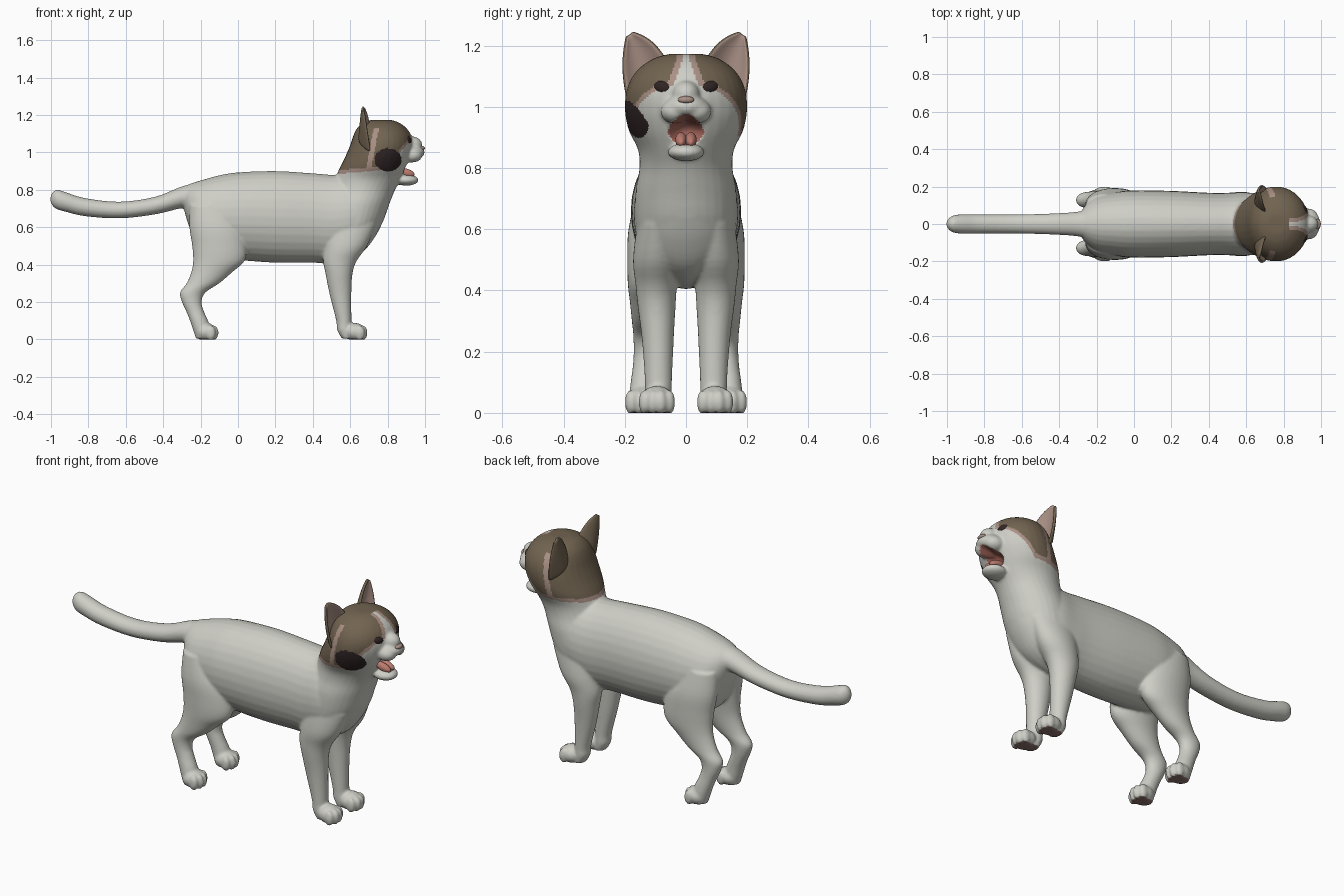
import bpy, bmesh, math
from mathutils import Matrix, Vector

if "Cube" in bpy.data.objects:
    bpy.data.objects.remove(bpy.data.objects["Cube"])


def material(name, rgb):
    m = bpy.data.materials.new(name)
    m.diffuse_color = (*rgb, 1)
    m.use_nodes = True
    m.node_tree.nodes["Principled BSDF"].inputs["Base Color"].default_value = m.diffuse_color
    return m


WHITE = material("white fur", (0.62, 0.62, 0.57))
BROWN = material("brown fur", (0.165, 0.125, 0.08))
PINK = material("pinkish tan", (0.40, 0.28, 0.235))
DARK = material("dark brown", (0.03, 0.018, 0.018))
RED = material("mouth red", (0.40, 0.14, 0.11))
TONGUE = material("tongue pink", (0.50, 0.20, 0.16))
PAD = material("paw pad", (0.25, 0.16, 0.14))


def catmull(a, b, c, d, t):
    return tuple(0.5 * (2 * q + (r - p) * t + (2 * p - 5 * q + 4 * r - s) * t * t
                        + (3 * q - p - 3 * r + s) * t ** 3) for p, q, r, s in zip(a, b, c, d))


def loft(bm, axis, rows, sides=32, steps=4):
    """Elliptical sections (position, low, high, y centre, y half width) along x or z."""
    path = []
    for i in range(len(rows) - 1):
        quad = [rows[max(0, min(len(rows) - 1, i + k))] for k in (-1, 0, 1, 2)]
        path += [catmull(*quad, s / steps) for s in range(steps)]
    path.append(rows[-1])
    rings = []
    for pos, lo, hi, yc, hy in path:
        ring = []
        for k in range(sides):
            a = 2 * math.pi * k / sides
            u = (lo + hi) / 2 + (hi - lo) / 2 * math.cos(a)
            y = yc + hy * math.sin(a)
            ring.append(bm.verts.new((pos, y, u) if axis == "x" else (u, y, pos)))
        rings.append(ring)
    for r, s in zip(rings, rings[1:]):
        for k in range(sides):
            j = (k + 1) % sides
            bm.faces.new((r[k], r[j], s[j], s[k]))
    bm.faces.new(rings[0])
    bm.faces.new(rings[-1][::-1])


def ball(bm, centre, radii, rot=None):
    m = Matrix.Translation(centre) @ (rot or Matrix()) @ Matrix.Diagonal((*radii, 1))
    bmesh.ops.create_uvsphere(bm, u_segments=32, v_segments=20, radius=1, matrix=m)


def finish(bm, name, mats, recalc=True):
    if recalc:
        bmesh.ops.recalc_face_normals(bm, faces=bm.faces[:])
    for f in bm.faces:
        f.smooth = True
    me = bpy.data.meshes.new(name)
    bm.to_mesh(me)
    bm.free()
    for m in mats:
        me.materials.append(m)
    ob = bpy.data.objects.new(name, me)
    bpy.context.collection.objects.link(ob)
    return ob


bm = bmesh.new()
# trunk
loft(bm, "x", [(x, lo, hi, 0, w) for x, lo, hi, w in (
    (-.29, .70, .81, .05), (-.26, .60, .83, .10), (-.2, .48, .85, .15), (-.1, .44, .877, .17),
    (0, .425, .893, .18), (.2, .41, .90, .177), (.4, .41, .888, .167), (.5, .405, .88, .167),
    (.6, .43, .88, .17), (.68, .48, .85, .15), (.74, .56, .80, .11), (.78, .64, .73, .05))])
# tail
loft(bm, "x", [(x, lo, hi, 0, w) for x, lo, hi, w in (
    (-.2, .71, .84, .09), (-.3, .702, .818, .066), (-.445, .668, .762, .056), (-.635, .647, .736, .051),
    (-.82, .659, .756, .051), (-.92, .682, .787, .051), (-.965, .695, .80, .046),
    (-.99, .712, .788, .03), (-1.002, .735, .765, .012))])
# chest, neck and skull
loft(bm, "z", [(z, lo, hi, 0, w) for z, lo, hi, w in (
    (.52, .48, .70, .15), (.62, .46, .77, .165), (.72, .47, .808, .165), (.80, .50, .84, .152),
    (.86, .52, .875, .157), (.92, .545, .905, .186), (.98, .575, .928, .199), (1.04, .60, .937, .197),
    (1.09, .617, .927, .18), (1.13, .637, .90, .148), (1.16, .67, .86, .10), (1.173, .71, .82, .05))])
# muzzle and lower jaw
ball(bm, (.93, 0, 1.04), (.055, .045, .045))
ball(bm, (.92, 0, 1.0), (.078, .075, .042))
ball(bm, (.90, 0, .852), (.066, .06, .03))
for s in (-1, 1):
    ball(bm, (.93, s * .035, .985), (.055, .048, .04))
    # hind leg
    loft(bm, "z", [(z, lo, hi, s * y, w) for z, lo, hi, y, w in (
        (.72, -.26, -.06, .09, .07), (.60, -.26, .02, .108, .08), (.50, -.245, .045, .115, .077),
        (.42, -.24, .035, .12, .07), (.36, -.25, -.03, .123, .06), (.30, -.275, -.10, .126, .051),
        (.25, -.31, -.175, .128, .044), (.20, -.30, -.195, .13, .041), (.15, -.277, -.182, .133, .041),
        (.10, -.257, -.16, .138, .043), (.05, -.24, -.145, .14, .045), (.005, -.225, -.15, .14, .04))])
    # front leg
    loft(bm, "z", [(z, lo, hi, s * y, w) for z, lo, hi, y, w in (
        (.62, .46, .74, .09, .07), (.50, .46, .69, .095, .078), (.42, .455, .635, .097, .068),
        (.35, .468, .612, .096, .062), (.24, .49, .606, .092, .052), (.10, .525, .607, .09, .044),
        (.05, .53, .61, .09, .044), (.005, .555, .61, .09, .038))])
    # paws with toes
    for x, y in ((-.167, .14), (.63, .095)):
        ball(bm, (x - .005, s * y, .04), (.058, .058, .048))
        for k, (dx, dy) in enumerate(((.022, -.041), (.037, -.014), (.037, .014), (.022, .041))):
            ball(bm, (x + dx, s * y + dy, .035), (.026, .0185, .04))

# blend everything into one smooth skin
raw = finish(bm, "body_raw", [])
mod = raw.modifiers.new("blend", "REMESH")
mod.mode, mod.voxel_size, mod.use_smooth_shade = "VOXEL", .007, True
mod = raw.modifiers.new("soften", "SMOOTH")
mod.factor, mod.iterations = .5, 6
deps = bpy.context.evaluated_depsgraph_get()
skin = bpy.data.meshes.new_from_object(raw.evaluated_get(deps))
bpy.data.objects.remove(raw)


def mouth(p):
    """Below 1 inside the open mouth."""
    if p.x < .8:
        return 9
    up = max(0, min(1, (p.z - .925) / .052))
    return math.hypot(p.y / (.058 * (1 - .35 * up)), (p.z - .925) / .052)


def fur(p, n):
    """Material slot of a skin face."""
    y = abs(p.y)
    if p.z < .03 and n.z < -.8:
        return 5
    if p.x < .5 or p.z < .86:
        return 0
    if mouth(p) < 1:
        return 4
    if p.y < -.1 and ((p.x - .802) / .072) ** 2 + ((p.z - .96) / .062) ** 2 < 1:
        return 3
    low = .885 + .08 * max(0, min(.25, p.x - .53)) + 1.1 * max(0, p.x - .78)
    edge = p.z - low
    if p.x > .83:
        edge = min(edge, y - .012 - .37 * max(0, 1.15 - p.z))
    if edge < 0:
        return 0
    stripe = y > .12 and p.z < 1.13 and abs(p.x - .71 - .18 * (p.z - .97)) < .014
    return 2 if edge < .02 or stripe else 1


bm = bmesh.new()
bm.from_mesh(skin)
bpy.data.meshes.remove(skin)
dents = [(v, mouth(v.co)) for v in bm.verts]
for v, r in dents:
    v.co.z = max(0, v.co.z)
bm.normal_update()
for f in bm.faces:
    f.material_index = fur(f.calc_center_median(), f.normal)
for v, r in dents:
    if r < 1:
        v.co.x -= .06 * (1 - r * r)
finish(bm, "body", [WHITE, BROWN, PINK, DARK, RED, PAD], recalc=False)

# ears: cupped sheets, pink in front and brown behind
for s, side in ((-1, "right"), (1, "left")):
    bm = bmesh.new()
    inner, outer, tip = Vector((.055, 1.13)), Vector((.183, 1.0)), Vector((.186, 1.243))
    grid = []
    for i in range(10):
        v = .95 * i / 9
        b = math.sin(math.pi * v)
        left = inner.lerp(tip, v) + Vector((-.008, .022)) * b
        right = outer.lerp(tip, v) + Vector((.017, .004)) * b
        row = []
        for k in range(9):
            u = k / 4 - 1
            q = left.lerp(right, k / 8)
            x = .715 - .04 * v - .06 * (1 - u * u) * (1 - v)
            row.append(bm.verts.new((x, s * q.x, q.y)))
        grid.append(row)
    for a, c in zip(grid, grid[1:]):
        for k in range(8):
            bm.faces.new((a[k], a[k + 1], c[k + 1], c[k]))
    bm.normal_update()
    if sum(f.normal.x for f in bm.faces) < 0:
        bmesh.ops.reverse_faces(bm, faces=bm.faces[:])
    ear = finish(bm, side + "_ear", [PINK, BROWN], recalc=False)
    mod = ear.modifiers.new("thickness", "SOLIDIFY")
    mod.thickness, mod.offset = .014, -1
    mod.material_offset = mod.material_offset_rim = 1
    mod = ear.modifiers.new("round", "SUBSURF")
    mod.levels = mod.render_levels = 1

    # eye
    bm = bmesh.new()
    turn = Matrix.Rotation(s * .45, 4, "Z") @ Matrix.Rotation(s * .15, 4, "X")
    ball(bm, (.905, s * .077, 1.063), (.02, .034, .023), turn)
    finish(bm, side + "_eye", [DARK])

# nose
bm = bmesh.new()
ball(bm, (.981, 0, 1.022), (.018, .027, .013))
finish(bm, "nose", [PINK])

# tongue in two halves with a groove
bm = bmesh.new()
for s in (-1, 1):
    ball(bm, (.895, s * .016, .892), (.05, .019, .022), Matrix.Rotation(.25, 4, "Y"))
finish(bm, "tongue", [TONGUE])
